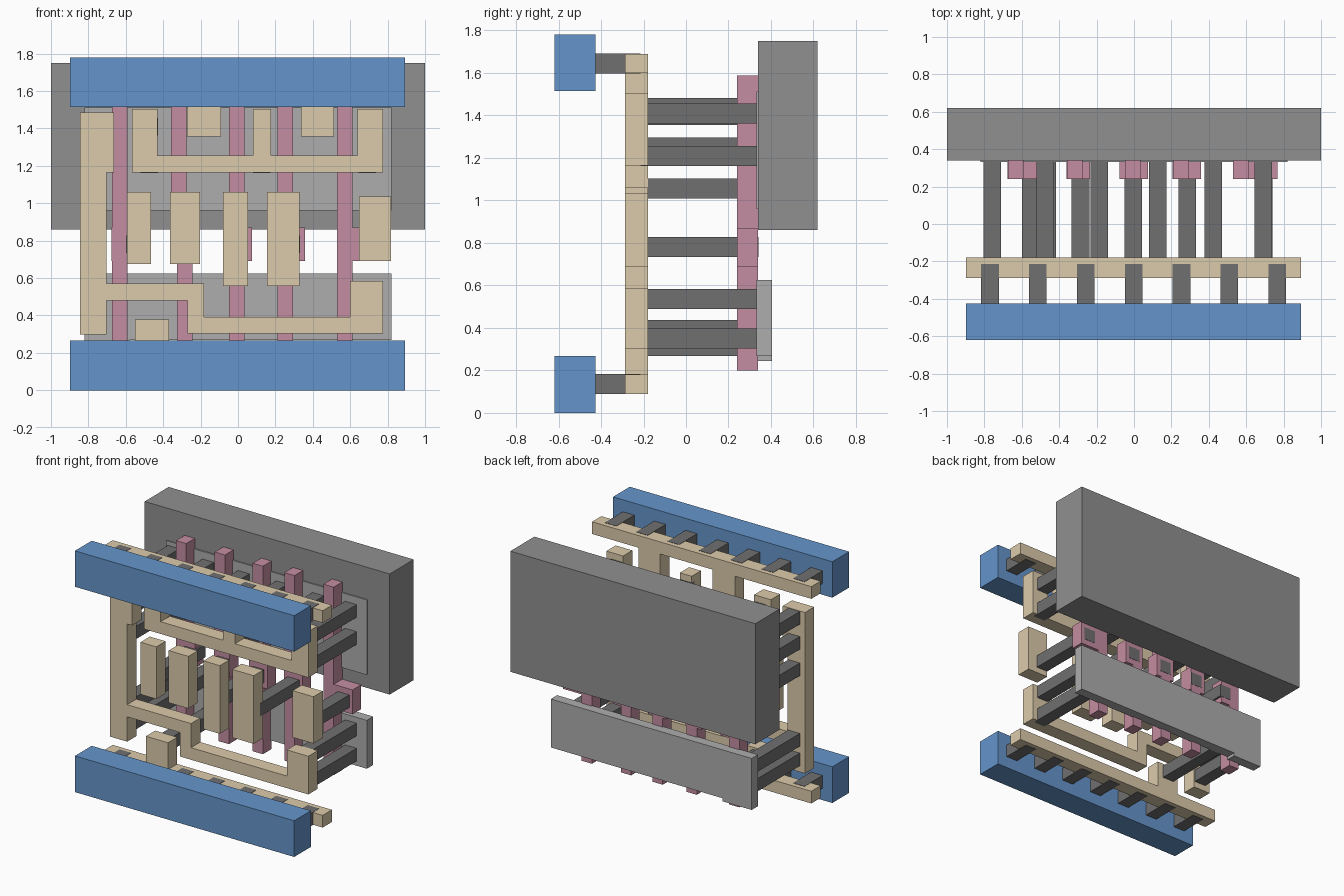
import bpy, bmesh


def material(name, rgb):
    m = bpy.data.materials.new(name)
    m.diffuse_color = (*rgb, 1)
    return m


BLUE = material("blue", (0.13, 0.30, 0.60))
TAN = material("tan", (0.72, 0.60, 0.41))
PINK = material("pink", (0.56, 0.27, 0.36))
DARK = material("dark_grey", (0.16, 0.16, 0.16))
MID = material("mid_grey", (0.28, 0.28, 0.28))
LIGHT = material("light_grey", (0.42, 0.42, 0.42))


def plate(name, outline, y0, y1, mat):
    """Extrude an outline drawn in the x-z plane from y0 back to y1."""
    bm = bmesh.new()
    face = bm.faces.new([bm.verts.new((x, y0, z)) for x, z in outline])
    ext = bmesh.ops.extrude_face_region(bm, geom=[face])
    for v in ext["geom"]:
        if isinstance(v, bmesh.types.BMVert):
            v.co.y = y1
    bmesh.ops.recalc_face_normals(bm, faces=bm.faces)
    me = bpy.data.meshes.new(name)
    bm.to_mesh(me)
    bm.free()
    me.materials.append(mat)
    ob = bpy.data.objects.new(name, me)
    bpy.context.collection.objects.link(ob)
    return ob


def rect(x0, x1, z0, z1):
    return [(x0, z0), (x1, z0), (x1, z1), (x0, z1)]


L, R = -0.897, 0.893          # rail ends
WIRE = (-0.288, -0.18)        # depth of the tan wiring layer

# Back well and the two diffusion plates
plate("well_block", rect(-1, 1, 0.86, 1.75), 0.34, 0.62, MID)
plate("upper_diffusion", rect(-0.82, 0.82, 0.96, 1.513), 0.331, 0.405, LIGHT)
plate("lower_diffusion", [(-0.82, 0.245), (-0.58, 0.245), (-0.58, 0.268),
                          (0.82, 0.268), (0.82, 0.625), (-0.82, 0.625)],
      0.331, 0.405, LIGHT)

# Front power rails
plate("lower_power_rail", rect(L, R, 0, 0.267), -0.62, -0.425, BLUE)
plate("upper_power_rail", rect(L, R, 1.515, 1.78), -0.62, -0.425, BLUE)

# Tan rails with their taps
plate("lower_wire_rail", [(L, 0.09), (R, 0.09), (R, 0.18), (-0.37, 0.18), (-0.37, 0.378),
                          (-0.55, 0.378), (-0.55, 0.18), (L, 0.18)], *WIRE, TAN)
plate("upper_wire_rail", [(L, 1.69), (L, 1.60), (-0.273, 1.60), (-0.273, 1.357),
                          (-0.09, 1.357), (-0.09, 1.60), (0.337, 1.60), (0.337, 1.357),
                          (0.513, 1.357), (0.513, 1.60), (R, 1.60), (R, 1.69)], *WIRE, TAN)

# Three-pronged comb wire
plate("comb_wire", [(-0.567, 1.165), (0.776, 1.165), (0.776, 1.505), (0.64, 1.505),
                    (0.64, 1.255), (0.177, 1.255), (0.177, 1.505), (0.08, 1.505),
                    (0.08, 1.255), (-0.43, 1.255), (-0.43, 1.505), (-0.567, 1.505)],
      *WIRE, TAN)

# Long stepped output wire
plate("stepped_wire", [(-0.845, 0.297), (-0.703, 0.297), (-0.703, 0.48), (-0.27, 0.48),
                       (-0.27, 0.303), (0.776, 0.303), (0.776, 0.585), (0.6, 0.585),
                       (0.6, 0.392), (-0.182, 0.392), (-0.182, 0.57), (-0.703, 0.57),
                       (-0.703, 1.165), (-0.663, 1.165), (-0.663, 1.485), (-0.845, 1.485)],
      *WIRE, TAN)

# Input pads
for i, r in enumerate([(-0.594, -0.465, 0.675, 1.06), (-0.364, -0.203, 0.675, 1.06),
                       (-0.08, 0.053, 0.557, 1.06), (0.155, 0.33, 0.557, 1.06),
                       (0.647, 0.818, 0.69, 1.035)]):
    plate(f"input_pad_{i + 1}", rect(*r), *WIRE, TAN)

# Gates: upper bar, pad and lower bar in one outline (upper x, pad x, lower x)
GATES = [(-0.674, -0.676, -0.52, -0.674), (-0.358, -0.362, -0.236, -0.326),
         (-0.048, -0.077, 0.074, -0.048), (0.21, 0.206, 0.358, 0.21),
         (0.53, 0.528, 0.767, 0.53)]
W = 0.083
for i, (up, p0, p1, lo) in enumerate(GATES):
    plate(f"gate_{i + 1}", [(lo, 0.2), (lo + W, 0.2), (lo + W, 0.69), (p1, 0.69), (p1, 0.87),
                            (up + W, 0.87), (up + W, 1.587), (up, 1.587), (up, 0.87),
                            (p0, 0.87), (p0, 0.69), (lo, 0.69)], 0.24, 0.34, PINK)


def post(name, x, z, y0, y1, h=0.047):
    plate(name, rect(x - h, x + h, z - h, z + h), y0, y1, DARK)


# Long contacts from the wiring back to gates and diffusion
COLUMNS = {-0.757: (0.39, 0.535, 1.055, 1.25, 1.435), -0.465: (0.315,),
           -0.475: (1.21, 1.41), 0.127: (1.21, 1.41), 0.69: (0.35, 0.535, 1.21, 1.41),
           -0.185: (1.403,), 0.423: (1.403,),
           -0.553: (0.78,), -0.286: (0.78,), -0.003: (0.78,), 0.285: (0.78,), 0.694: (0.78,)}
for x, zs in COLUMNS.items():
    for z in zs:
        post("long_contact", x, z, -0.215, 0.342)

# Short contacts between the rails
for i in range(7):
    for z in (0.135, 1.645):
        post("short_contact", -0.77 + 0.256 * i, z, -0.44, -0.215)
